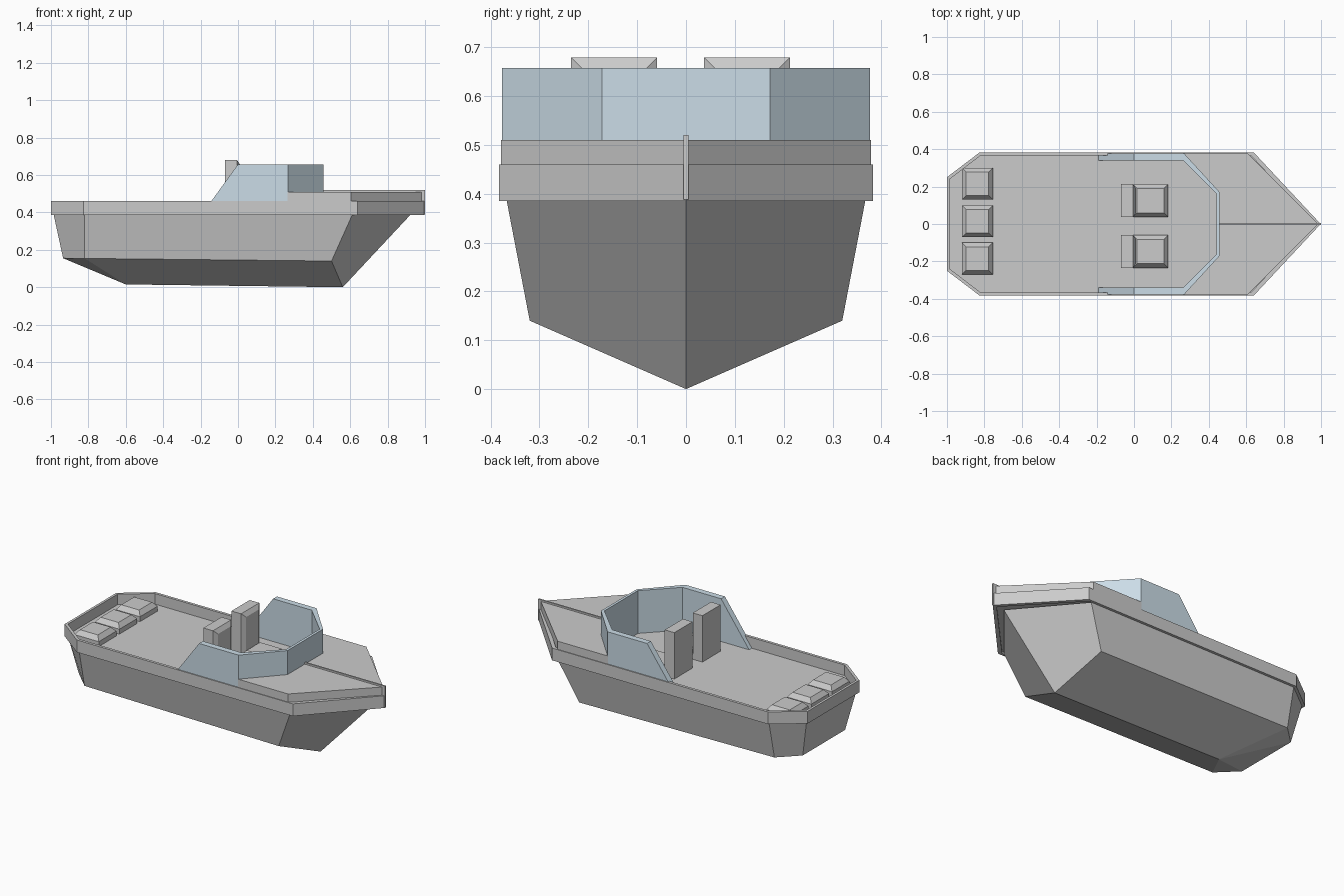
import bpy, bmesh

if "Cube" in bpy.data.objects:
    bpy.data.objects.remove(bpy.data.objects["Cube"])


def make(name, verts, faces, mat=None):
    me = bpy.data.meshes.new(name)
    bm = bmesh.new()
    vs = [bm.verts.new(v) for v in verts]
    for f in faces:
        bm.faces.new([vs[i] for i in f])
    bmesh.ops.recalc_face_normals(bm, faces=bm.faces)
    bm.to_mesh(me)
    bm.free()
    ob = bpy.data.objects.new(name, me)
    bpy.context.collection.objects.link(ob)
    if mat:
        me.materials.append(mat)
    return ob


def mirrored(half):
    """Close a +y half outline over the centre line."""
    return half + [(x, -y) for x, y in reversed(half) if y > 1e-6]


def loft(name, loops, closed=False, mat=None):
    """Skin between matching loops; capped, or joined end to end if closed."""
    n = len(loops[0])
    verts = [v for l in loops for v in l]
    k = len(loops)
    faces = []
    for a in range(k if closed else k - 1):
        b = (a + 1) % k
        faces += [(a*n + i, a*n + (i+1) % n, b*n + (i+1) % n, b*n + i) for i in range(n)]
    if not closed:
        faces += [tuple(range(n)), tuple(range((k-1)*n, k*n))]
    return make(name, verts, faces, mat)


def flat(outline, z):
    return [(x, y, z) for x, y in outline]


def rect(x0, x1, y0, y1, z):
    return [(x0, y0, z), (x1, y0, z), (x1, y1, z), (x0, y1, z)]


def cushion(name, x0, x1, yc, hw, z0, z1, z2, inset=0.022):
    loft(name, [rect(x0, x1, yc-hw, yc+hw, z0), rect(x0, x1, yc-hw, yc+hw, z1),
                rect(x0+inset, x1-inset, yc-hw+inset, yc+hw-inset, z2)])


DECK, RIM, FORE = 0.395, 0.46, 0.51

# Hull: gunwale and chine stations on each side, keel on the centre line
top = [(-0.985, 0.24, 0.385), (-0.82, 0.367, 0.385), (0.61, 0.367, 0.385)]
chine = [(-0.935, 0.205, 0.155), (-0.82, 0.315, 0.154), (0.5, 0.32, 0.14)]
port = top + chine
verts = port + [(x, -y, z) for x, y, z in port]
verts += [(0.92, 0, 0.385), (0.56, 0, 0.0), (-0.6, 0, 0.015)]
BOW, KF, KA = 12, 13, 14
faces = [(0, 6, 9, 3), (3, 9, KA), (0, 1, 2, BOW, 8, 7, 6)]
for o in (0, 6):
    faces += [(o, o+1, o+4, o+3), (o+1, o+2, o+5, o+4), (o+2, BOW, KF, o+5),
              (o+3, o+4, KA), (o+4, o+5, KF, KA)]
make("hull", verts, faces)

# Deck plate and raised rim around it
outer = mirrored([(-1, 0.25), (-0.825, 0.383), (0.64, 0.383), (0.998, 0)])
inner = mirrored([(-0.985, 0.24), (-0.82, 0.366), (0.625, 0.366), (0.97, 0)])
loft("rim", [flat(outer, 0.385), flat(outer, RIM), flat(inner, RIM), flat(inner, 0.385)], closed=True)
make("deck", flat(inner, DECK), [tuple(range(len(inner)))])

# Foredeck: covers the bow, its rear edge follows the windscreen
fore = [(0.445, 0.165), (0.265, 0.365), (0.265, 0.379), (0.605, 0.379), (0.985, 0)]
fore = mirrored(fore)
loft("foredeck", [flat(fore, DECK), flat(fore, FORE)])

# Centre strip along the foredeck and down the stem
profile = [(0.455, 0.5), (0.455, 0.52), (1, 0.52), (1, 0.388), (0.97, 0.388), (0.97, 0.5)]
loft("stem_strip", [[(x, y, z) for x, z in profile] for y in (-0.005, 0.005)])

# Windscreen: five panels, sloping rear ends
glass = bpy.data.materials.new("windscreen_blue")
glass.diffuse_color = (0.6, 0.72, 0.8, 1)
glass.use_nodes = True
glass.node_tree.nodes["Principled BSDF"].inputs["Base Color"].default_value = glass.diffuse_color
plan_out = [(0.268, 0.377), (0.456, 0.172)]
plan_in = [(0.262, 0.34), (0.44, 0.162)]


def ring(side, y_end, x_end, z):
    half = [(x_end, y_end)] + side
    return flat(half + [(x, -y) for x, y in reversed(half)], z)


sections = [ring(plan_out, 0.377, -0.19, DECK), ring(plan_out, 0.377, 0.0, 0.657),
            ring(plan_in, 0.34, 0.0, 0.657), ring(plan_in, 0.34, -0.19, DECK)]
n = len(sections[0])
faces = [(a*n+i, a*n+i+1, (a+1) % 4*n+i+1, (a+1) % 4*n+i) for a in range(4) for i in range(n-1)]
faces += [(0, n, 2*n, 3*n), (n-1, 2*n-1, 3*n-1, 4*n-1)]
make("windscreen", [v for s in sections for v in s], faces, glass)

# Stern seats
for i, y in enumerate((0.215, 0.015, -0.185)):
    cushion(f"stern_seat_{i+1}", -0.92, -0.755, y, 0.085, DECK, 0.425, 0.452)

# Cockpit chairs: cushion plus padded backrest
for i, y in enumerate((0.125, -0.147)):
    cushion(f"chair_seat_{i+1}", -0.005, 0.182, y, 0.087, DECK, 0.425, 0.452)
    backs = []
    for x, d in ((-0.07, 0), (-0.005, 0), (0.012, 0.025)):
        backs.append([(x, y-0.088+d, DECK+d), (x, y+0.088-d, DECK+d),
                      (x, y+0.088-d, 0.679-d), (x, y-0.088+d, 0.679-d)])
    loft(f"chair_back_{i+1}", backs)
